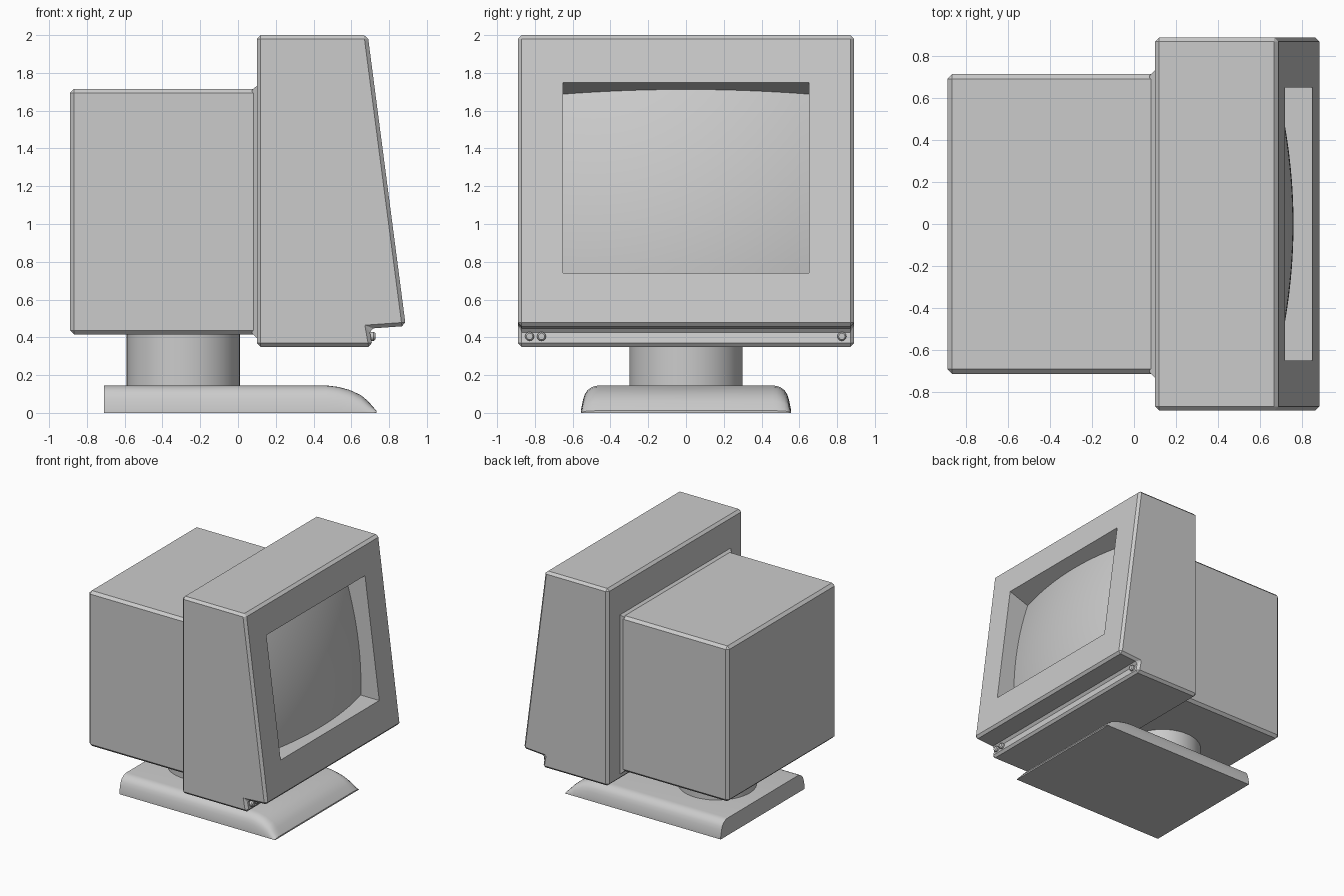
import bpy, bmesh
from math import radians, sin, cos, pi

if "Cube" in bpy.data.objects:
    bpy.data.objects.remove(bpy.data.objects["Cube"])


def add_object(name, verts, faces, smooth=False, bevel=0.0):
    mesh = bpy.data.meshes.new(name)
    mesh.from_pydata(verts, [], faces)
    bm = bmesh.new()
    bm.from_mesh(mesh)
    if any(e.is_manifold for e in bm.edges) and all(not e.is_boundary for e in bm.edges):
        bmesh.ops.recalc_face_normals(bm, faces=bm.faces)
    bm.to_mesh(mesh)
    bm.free()
    obj = bpy.data.objects.new(name, mesh)
    bpy.context.collection.objects.link(obj)
    bpy.ops.object.select_all(action='DESELECT')
    bpy.context.view_layer.objects.active = obj
    obj.select_set(True)
    if bevel:
        m = obj.modifiers.new("bevel", 'BEVEL')
        m.width, m.segments = bevel, 1
        m.limit_method, m.angle_limit = 'ANGLE', radians(30)
        bpy.ops.object.modifier_apply(modifier=m.name)
    if smooth:
        bpy.ops.object.shade_smooth_by_angle(angle=radians(35))
    return obj


def loft(name, rings, **kw):
    """Join equal-length closed rings and cap both ends."""
    n = len(rings[0])
    verts = [p for r in rings for p in r]
    faces = [(k * n + i, k * n + (i + 1) % n, (k + 1) * n + (i + 1) % n, (k + 1) * n + i)
             for k in range(len(rings) - 1) for i in range(n)]
    faces += [tuple(range(n)), tuple(range(len(verts) - n, len(verts)))]
    return add_object(name, verts, faces, **kw)


def side_extrude(name, profile, half, **kw):
    """Extrude an x-z profile symmetrically along y."""
    return loft(name, [[(x, y, z) for x, z in profile] for y in (-half, half)], **kw)


def rect(x, half, z0, z1):
    return [(x, -half, z0), (x, half, z0), (x, half, z1), (x, -half, z1)]


def disc(cx, r, z, n=48):
    return [(cx + r * cos(2 * pi * i / n), r * sin(2 * pi * i / n), z) for i in range(n)]


# Rear tube case and the flared collar where it meets the front housing
loft("rear_case", [rect(-0.89, 0.715, 0.415, 1.715), rect(0.2, 0.715, 0.415, 1.715)], bevel=0.022)
loft("case_collar", [rect(0.075, 0.708, 0.42, 1.71), rect(0.082, 0.716, 0.413, 1.717),
                     rect(0.11, 0.742, 0.388, 1.738)])

# Front housing with sloped face and overhanging lower lip
housing = side_extrude("front_housing", [
    (0.10, 0.35), (0.10, 2.0), (0.687, 2.0), (0.888, 0.46), (0.695, 0.446), (0.712, 0.35)],
    0.89, bevel=0.02)

# Screen recess
cutter = side_extrude("recess_cutter", [(0.95, 0.74), (0.55, 0.74), (0.42, 1.645), (0.82, 1.785)], 0.652)
cutter.hide_render = True
bpy.context.view_layer.objects.active = housing
mod = housing.modifiers.new("recess", 'BOOLEAN')
mod.operation, mod.solver, mod.object = 'DIFFERENCE', 'EXACT', cutter
bpy.ops.object.modifier_apply(modifier=mod.name)
bpy.data.objects.remove(cutter)

# Bulging glass screen, deepest at the upper corners
N = 24
verts = []
for j in range(N + 1):
    for i in range(N + 1):
        s, t = 2 * i / N - 1, 2 * j / N - 1
        z = 1.245 + 0.51 * t
        depth = 0.055 + 0.08 * s * s + 0.05 * t * t + 0.015 * t
        verts.append((0.849 - 0.13 * (z - 0.74) - depth, 0.655 * s, z))
faces = [(a, a + 1, a + N + 2, a + N + 1)
         for a in (j * (N + 1) + i for j in range(N) for i in range(N))]
add_object("screen", verts, faces, smooth=True)

# Control buttons under the lip
for k, y in enumerate((-0.828, -0.765, 0.825)):
    loft("button_%d" % (k + 1), [
        [(x, y + r * cos(2 * pi * i / 12), 0.405 + r * sin(2 * pi * i / 12)) for i in range(12)]
        for x, r in ((0.69, 0.024), (0.718, 0.024), (0.727, 0.017))], smooth=True)

# Swivel neck
loft("swivel_neck", [disc(-0.29, 0.30, 0.13), disc(-0.29, 0.30, 0.43)], smooth=True)

# Foot: rounded cross-section, tapering down at the front
side = [(0.555, 0.0), (0.555, 0.02), (0.545, 0.07)]
side += [(0.46 + 0.08 * cos(a), 0.075 + 0.07 * sin(a)) for a in (radians(d) for d in (20, 40, 60, 75, 90))]
section = side + [(-y, z) for y, z in reversed(side)]
stations = [(-0.71, 1), (0.47, 1), (0.53, 0.95), (0.59, 0.84), (0.65, 0.65), (0.69, 0.42), (0.732, 0.08)]
loft("foot", [[(x, y, z * k) for y, z in section] for x, k in stations], smooth=True)
